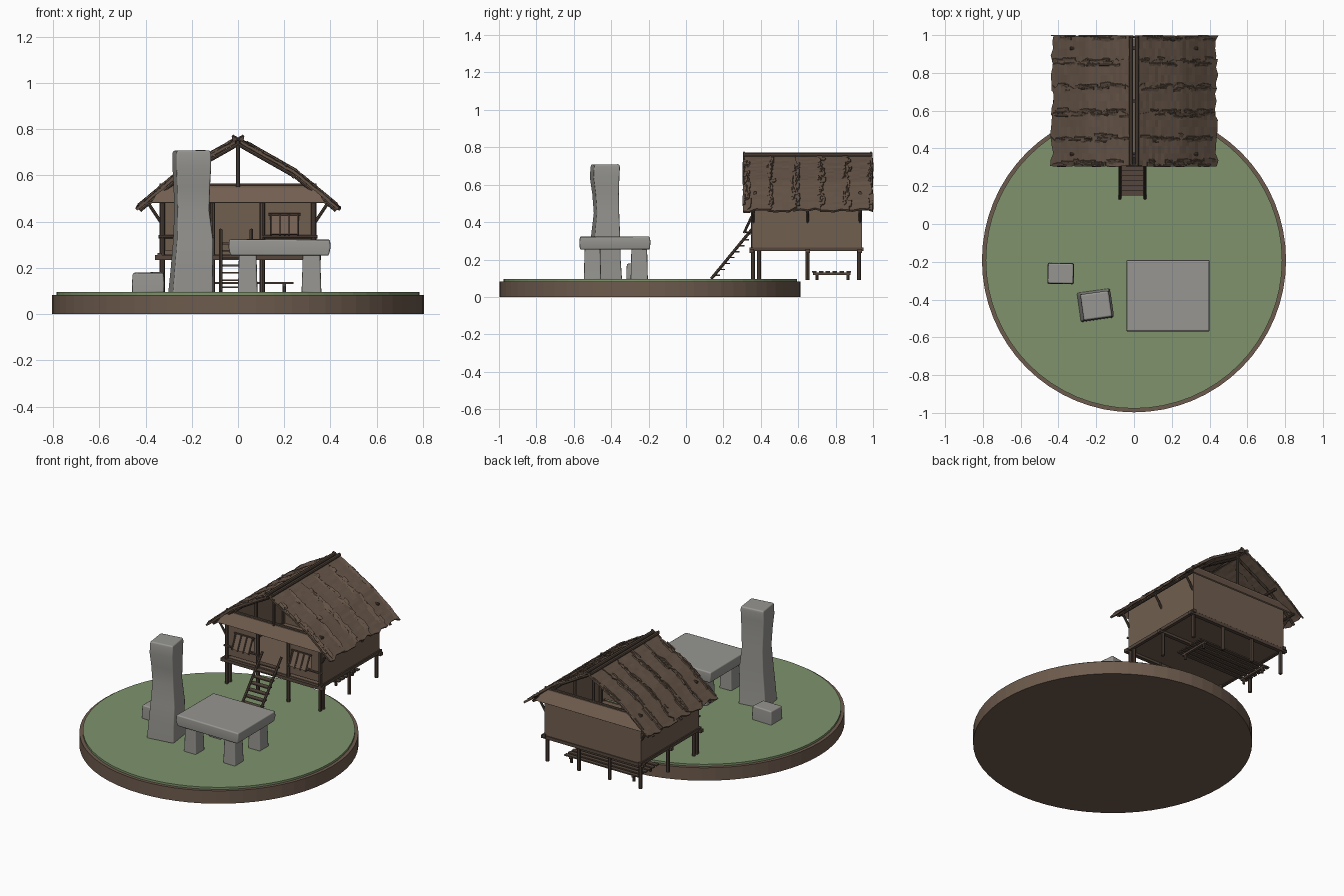
import bpy, bmesh, math, random
from mathutils import Vector, Matrix

if "Cube" in bpy.data.objects:
    bpy.data.objects.remove(bpy.data.objects["Cube"])

random.seed(4)

def mat(name, c):
    m = bpy.data.materials.new(name)
    m.diffuse_color = (*c, 1)
    m.use_nodes = True
    m.node_tree.nodes["Principled BSDF"].inputs["Base Color"].default_value = m.diffuse_color
    return m

GRASS = mat("grass green", (0.21, 0.29, 0.15))
EARTH = mat("earth brown", (0.155, 0.105, 0.075))
STONE = mat("stone grey", (0.31, 0.305, 0.285))
WALL = mat("wall brown", (0.165, 0.112, 0.08))
WOOD = mat("dark wood", (0.09, 0.062, 0.045))
THATCH = mat("thatch brown", (0.13, 0.088, 0.063))

def finish(name, bm, m, smooth=False):
    bmesh.ops.recalc_face_normals(bm, faces=bm.faces)
    me = bpy.data.meshes.new(name)
    bm.to_mesh(me)
    bm.free()
    me.materials.append(m)
    ob = bpy.data.objects.new(name, me)
    bpy.context.collection.objects.link(ob)
    if smooth:
        for p in me.polygons:
            p.use_smooth = True
    return ob

def box(name, lo, hi, m):
    lo, hi = Vector(lo), Vector(hi)
    bm = bmesh.new()
    bmesh.ops.create_cube(bm, size=1, matrix=Matrix.Translation((lo + hi) / 2) @ Matrix.Diagonal((*(hi - lo), 1)))
    return finish(name, bm, m)

def pole(name, p, q, r, m=WOOD, sides=8):
    p, q = Vector(p), Vector(q)
    d = q - p
    bm = bmesh.new()
    bmesh.ops.create_cone(bm, cap_ends=True, segments=sides, radius1=r, radius2=r, depth=d.length,
                          matrix=Matrix.Translation((p + q) / 2) @ d.to_track_quat('Z', 'Y').to_matrix().to_4x4())
    return finish(name, bm, m)

def panel(name, pts, m, thick=0.008):
    bm = bmesh.new()
    bm.faces.new([bm.verts.new(p) for p in pts])
    ob = finish(name, bm, m)
    s = ob.modifiers.new("thickness", 'SOLIDIFY')
    s.thickness, s.offset = thick, 0
    return ob

# stone: stacked rectangular sections (z, centre x, centre y, half x, half y), softened edges
def stone(name, sections, angle=0):
    bm = bmesh.new()
    rings = []
    for z, cx, cy, hx, hy in sections:
        ring = []
        for sx, sy in ((-1, -1), (1, -1), (1, 1), (-1, 1)):
            v = Matrix.Rotation(angle, 2) @ Vector((sx * hx, sy * hy))
            ring.append(bm.verts.new((cx + v.x, cy + v.y, z + random.uniform(-.003, .003))))
        rings.append(ring)
    for a, b in zip(rings, rings[1:]):
        for i in range(4):
            bm.faces.new((a[i], a[(i + 1) % 4], b[(i + 1) % 4], b[i]))
    bm.faces.new(rings[0][::-1])
    bm.faces.new(rings[-1])
    ob = finish(name, bm, STONE, True)
    b = ob.modifiers.new("soft edges", 'BEVEL')
    b.width, b.segments, b.limit_method, b.angle_limit = 0.008, 2, 'ANGLE', math.radians(40)
    b.harden_normals = True
    return ob

# round base
for name, r, z0, z1, m in (("earth_base", .805, 0, .082, EARTH), ("grass_top", .785, .08, .095, GRASS)):
    bm = bmesh.new()
    bmesh.ops.create_cone(bm, cap_ends=True, segments=64, radius1=r, radius2=r, depth=z1 - z0,
                          matrix=Matrix.Translation((0, -.192, (z0 + z1) / 2)))
    finish(name, bm, m)

# stone table, standing stone and small block
stone("table_slab", [(.255, .18, -.38, .213, .187), (.29, .18, -.38, .221, .19), (.323, .18, -.38, .218, .187)])
for i, (x, y) in enumerate(((.042, -.5), (.318, -.5), (.042, -.25), (.318, -.25))):
    stone(f"table_leg_{i}", [(.09, x, y, .043, .046), (.18, x, y, .04, .044), (.258, x, y, .038, .042)])
stone("standing_stone", [(.09, -.205, -.43, .088, .078), (.2, -.2, -.432, .083, .073), (.32, -.194, -.43, .079, .069),
                         (.45, -.2, -.425, .069, .06), (.55, -.2, -.43, .072, .063), (.64, -.2, -.435, .076, .07),
                         (.69, -.2, -.432, .076, .07), (.71, -.2, -.432, .073, .067)], math.radians(8))
stone("small_block", [(.09, -.388, -.262, .069, .056), (.135, -.388, -.262, .07, .056), (.18, -.388, -.262, .067, .053)],
      math.radians(-1))

# house posts
for i, (x, y) in enumerate([(sx * .328, y) for sx in (-1, 1) for y in (.358, .39, .65, .925)] +
                           [(-.11, .358), (.105, .358), (-.11, .925), (.105, .925)]):
    pole(f"house_post_{i}", (x, y, .09), (x, y, .5), .011)

# floor, sill beams and walls
box("floor", (-.34, .36, .25), (.34, .93, .26), WALL)
for i, y in enumerate((.352, .65, .93)):
    box(f"floor_beam_{i}", (-.36, y - .012, .235), (.36, y + .012, .255), WOOD)
for s in (-1, 1):
    box("side_sill", (s * .338 - .01, .34, .245), (s * .338 + .01, .95, .265), WOOD)
    box("side_wall", (s * .336 - .004, .358, .257), (s * .336 + .004, .938, .535), WALL)
    # front wall pieces around the window
    a, b = sorted((s * .108, s * .336))
    box("front_wall_low", (a, .36, .275), (b, .368, .34), WALL)
    box("front_wall_top", (a, .36, .43), (b, .368, .555), WALL)
    for x0, x1 in ((.108, .14), (.262, .336)):
        x0, x1 = sorted((s * x0, s * x1))
        box("front_wall_side", (x0, .36, .34), (x1, .368, .43), WALL)
    # propped shutter with slats
    a, b = sorted((s * .142, s * .26))
    panel("shutter", [(a, .355, .43), (b, .355, .43), (b, .315, .345), (a, .315, .345)], WALL)
    for k in range(4):
        x = a + (b - a) * k / 3
        pole("shutter_slat", (x, .35, .432), (x, .308, .342), .005, sides=6)
    pole("shutter_rail", (a - .01, .352, .432), (b + .01, .352, .432), .006, sides=6)
    pole("shutter_prop", (a + .06, .36, .34), (a + .06, .317, .347), .004, sides=6)
    pole("front_rail", (s * .105, .352, .335), (s * .345, .352, .335), .007, sides=6)
box("back_wall", (-.336, .932, .257), (.336, .94, .555), WALL)
box("door_header", (-.11, .36, .49), (.11, .368, .555), WALL)

# sloping skirts below the open gables
for name, y0, y1 in (("front_skirt", .37, .325), ("back_skirt", .93, .978)):
    panel(name, [(-.33, y0, .557), (.33, y0, .557), (.375, y1, .482), (-.375, y1, .482)], WALL)
    pole(name + "_pole", (-.34, y0, .557), (.34, y0, .557), .008)

# roof profile: height over distance from the ridge
def roof_z(x):
    return .752 - .57 * x if x < .25 else .6095 - .83 * (x - .25)

# thatch: ragged overlapping strips that run down the slope
def strip(name, s, y0, y1, x0, x1, lift, nu, nv, rag, thick):
    bm = bmesh.new()
    grid = []
    for i in range(nu + 1):
        row = []
        for j in range(nv + 1):
            x = x0 + (x1 - x0) * i / nu
            y = y0 + (y1 - y0) * j / nv
            if j in (0, nv):
                y += random.uniform(-rag, rag)
            if i == nu:
                x += random.uniform(-rag, rag)
            y = min(max(y, .305), .998)
            z = roof_z(x) + lift + .008 * (j / nv) + random.uniform(-.002, .002)
            row.append(bm.verts.new((s * x, y, z)))
        grid.append(row)
    for i in range(nu):
        for j in range(nv):
            bm.faces.new((grid[i][j], grid[i + 1][j], grid[i + 1][j + 1], grid[i][j + 1]))
    ob = finish(name, bm, THATCH)
    m = ob.modifiers.new("thickness", 'SOLIDIFY')
    m.thickness, m.offset = thick, 0
    return ob

W = .693 / 5
for s in (-1, 1):
    for k in range(5):
        y = .305 + W * k
        strip(f"thatch_strip_{k}", s, y - .008, y + W + .008, .012, .432, 0, 26, 4, .012, .012)
    # loose shreds along the strip seams
    for k in range(6):
        for n in range(22):
            x = random.uniform(.02, .38)
            y = .312 + W * k * .97 + random.uniform(-.018, .018)
            strip("thatch_shred", s, y, y + random.uniform(.008, .02), x, min(x + random.uniform(.02, .07), .436),
                  .008, 3, 1, .004, .007)
    # rafters, eave poles, brackets and gable struts
    for y in (.36, .65, .93):
        pole("rafter_upper", (0, y, .735), (s * .25, y, .594), .008)
        pole("rafter_lower", (s * .25, y, .594), (s * .425, y, .448), .008)
        pole("eave_bracket", (s * .335, y, .4), (s * .385, y, .475), .007)
    pole("eave_pole", (s * .38, .32, .482), (s * .38, .985, .482), .007)
    pole("purlin", (s * .24, .32, .595), (s * .24, .985, .595), .008)
    pole("ridge_pole", (s * .016, .305, .76), (s * .016, .998, .76), .011)
    for y in (.31, .99):
        pole("ridge_cross", (-s * .025, y, .772), (s * .04, y, .735), .006)

# gable king posts
for y in (.36, .65, .93):
    pole("king_post", (0, y, .55), (0, y, .75), .009)

# stairs
for x in (-.075, .058):
    pole("stair_rail", (x, .135, .097), (x, .355, .365), .008)
for k in range(7):
    y, z = .15 + .026 * k, .115 + .0317 * k
    box(f"stair_tread_{k}", (-.075, y, z - .003), (.058, y + .032, z + .004), WOOD)

# low slatted bench under the house
for k in range(6):
    y = .685 + .037 * k
    box(f"bench_slat_{k}", (-.28, y - .012, .13), (.24, y + .012, .138), WOOD)
for x in (-.24, .2):
    box("bench_bearer", (x - .008, .68, .118), (x + .008, .88, .13), WOOD)
    for y in (.7, .865):
        pole("bench_leg", (x, y, .09), (x, y, .13), .008)
